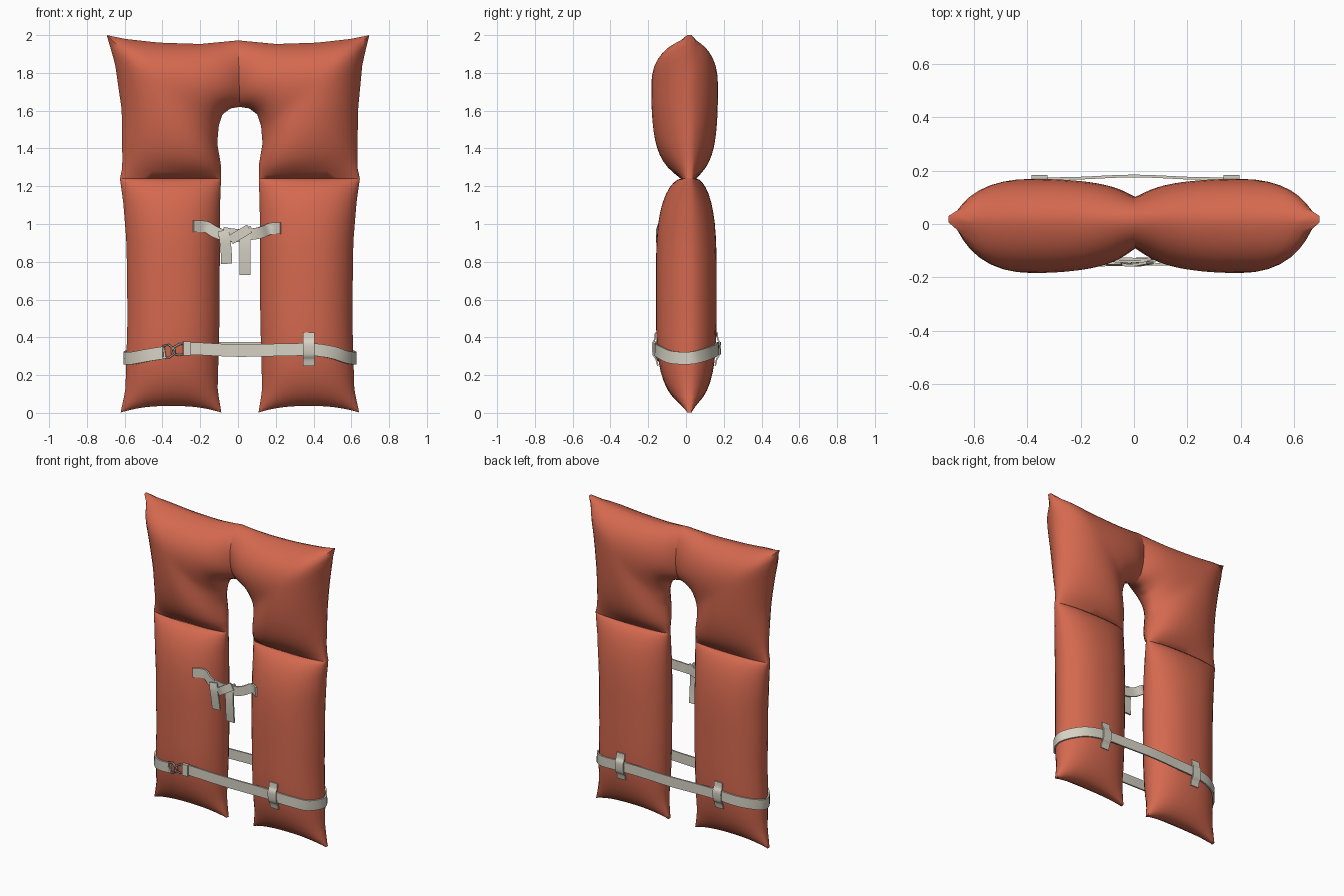
import bpy, bmesh, math
from mathutils import Vector

if "Cube" in bpy.data.objects:
    bpy.data.objects.remove(bpy.data.objects["Cube"])


def material(name, rgb):
    m = bpy.data.materials.new(name)
    m.diffuse_color = (*rgb, 1)
    m.use_nodes = True
    m.node_tree.nodes["Principled BSDF"].inputs["Base Color"].default_value = m.diffuse_color
    return m


ORANGE = material("orange_fabric", (0.66, 0.14, 0.078))
WEBBING = material("off_white_webbing", (0.67, 0.64, 0.55))
METAL = material("grey_buckle", (0.36, 0.35, 0.31))
SEAM_Y, BAND = 0.018, 0.012      # plane of the edge seam, half width of the edge band
LOW_F, LOW_B = 0.165, 0.132      # inflation of lower panels, front and back


def lerp_table(table, v):
    for (a, p), (b, q) in zip(table, table[1:]):
        if v <= b:
            k = max(0, (v - a) / (b - a))
            return p + (q - p) * k
    return table[-1][1]


def finish(name, bm, mat, angle=40):
    bmesh.ops.recalc_face_normals(bm, faces=bm.faces)
    me = bpy.data.meshes.new(name)
    bm.to_mesh(me)
    bm.free()
    ob = bpy.data.objects.new(name, me)
    bpy.context.collection.objects.link(ob)
    me.materials.append(mat)
    bpy.ops.object.select_all(action='DESELECT')
    ob.select_set(True)
    bpy.context.view_layer.objects.active = ob
    bpy.ops.object.shade_smooth_by_angle(angle=math.radians(angle))
    return ob


def offset(z):                   # the vest leans slightly to +x below the collar
    return 0.01 * min(1, max(0, (2 - z) / 0.4))


def swell(s, p=2.4, q=0.62):     # pillow profile across a panel
    return max(0, 1 - abs(2 * s - 1) ** p) ** q


def pillow(name, side, pos, height, hf, hb, ns, nt, relax=0):
    g = []
    for j in range(nt + 1):
        t = j / nt
        row = []
        for i in range(ns + 1):
            s = 0.5 - 0.5 * math.cos(math.pi * i / ns)
            x, z = pos(s, t)
            row.append(Vector((x, height(s, t), z)))
        g.append(row)
    for _ in range(relax):       # soften the mitre at the shoulder corner
        n = [r[:] for r in g]
        for j in range(1, nt):
            for i in range(1, ns):
                avg = (g[j-1][i] + g[j+1][i] + g[j][i-1] + g[j][i+1]) / 4
                n[j][i] = g[j][i].lerp(avg, 0.7)
        g = n
    bm = bmesh.new()
    sheets = []
    for d, h in ((-1, hf), (1, hb)):
        sh = [[bm.verts.new((side * p.x + offset(p.z), SEAM_Y + d * (BAND + h * p.y), p.z))
               for p in r] for r in g]
        for j in range(nt):
            for i in range(ns):
                bm.faces.new((sh[j][i], sh[j][i+1], sh[j+1][i+1], sh[j+1][i]))
        sheets.append(sh)
    ring = ([(0, i) for i in range(ns)] + [(j, ns) for j in range(nt)] +
            [(nt, i) for i in range(ns, 0, -1)] + [(j, 0) for j in range(nt, 0, -1)])
    a, b = sheets
    for (j, i), (l, k) in zip(ring, ring[1:] + ring[:1]):
        bm.faces.new((a[j][i], a[l][k], b[l][k], b[j][i]))
    return finish(name, bm, ORANGE, 50)


# Lower panels
OUTER = [(0, .632), (.12, .606), (.5, .595), (.9, .6), (1.12, .618), (1.24, .635)]
INNER = [(0, .098), (.12, .118), (.5, .108), (1.1, .105), (1.24, .1)]


def low_pos(s, t):
    t = 0.5 - 0.5 * math.cos(math.pi * t)
    z0 = 0.002 + 0.035 * swell(s, 2.5, 1)
    z = z0 + (1.24 - z0) * t
    a, b = lerp_table(INNER, z), lerp_table(OUTER, z)
    return a + (b - a) * s, z


def low_profile(s, t):
    e = 0.2 * max(0, 2 * t - 1)
    return swell(s) * (e + (1 - e) * swell(t, 4, 0.6))


def low_height(s, t):
    return low_profile(s, 0.5 - 0.5 * math.cos(math.pi * t))


# Upper panels: patch between the neck curve and the top and outer edges
NECK_X = [(0, 0), (.12, .05), (.25, .092), (.4, .112), (.6, .12), (.85, .1), (1, .1)]
NECK_Z = [(0, 1.62), (.12, 1.612), (.25, 1.58), (.4, 1.52), (1, 1.24)]


def up_pos(s, t):
    n = Vector((lerp_table(NECK_X, t), lerp_table(NECK_Z, t)))
    if t <= 0.5:
        x = 0.695 * t * 2
        o = Vector((x, lerp_table([(0, 1.972), (.2, 1.953), (.42, 1.96), (.6, 1.98), (.695, 2)], x)))
    else:
        z = 2 - 0.76 * (t - 0.5) * 2
        o = Vector((lerp_table([(1.24, .635), (1.3, .622), (1.6, .625), (1.85, .655), (2, .695)], z), z))
    p = n.lerp(o, s)
    return p.x, p.y


def up_height(s, t):
    e = 0.5 + (0.17 - 0.5) * t
    return swell(s) * (e + (1 - e) * swell(t, 3, 0.65))


for side, label in ((-1, "left"), (1, "right")):
    pillow(label + "_lower_panel", side, low_pos, low_height, LOW_F, LOW_B, 16, 24)
    pillow(label + "_collar_panel", side, up_pos, up_height, 0.195, 0.143, 16, 28, 5)


def on_panel(x, z, d=-1, gap=0.008):
    """Point just outside the lower panel; d = -1 front, 1 back."""
    a, b = lerp_table(INNER, z), lerp_table(OUTER, z)
    s = min(1, max(0, (abs(x - 0.01) - a) / (b - a)))
    h = low_profile(s, z / 1.24) * (LOW_F if d < 0 else LOW_B)
    return Vector((x, SEAM_Y + d * (BAND + h + gap), z))


def ribbon(name, pts, width, wide, thick=0.01):
    """Flat webbing swept along a smooth path."""
    pts = [Vector(p) for p in pts]
    ext = [2 * pts[0] - pts[1]] + pts + [2 * pts[-1] - pts[-2]]
    path = []
    for p0, p1, p2, p3 in zip(ext, ext[1:], ext[2:], ext[3:]):
        for k in range(4):
            u = k / 4
            path.append(0.5 * (2*p1 + (p2-p0)*u + (2*p0-5*p1+4*p2-p3)*u*u + (3*p1-p0-3*p2+p3)*u**3))
    path.append(pts[-1])
    bm = bmesh.new()
    rings = []
    for i, p in enumerate(path):
        t = (path[min(i+1, len(path)-1)] - path[max(i-1, 0)]).normalized()
        w = Vector(wide)
        w = (w - t * w.dot(t)).normalized() * width / 2
        n = t.cross(w).normalized() * thick / 2
        rings.append([bm.verts.new(p + q) for q in (w + n, w - n, -w - n, -w + n)])
    for a, b in zip(rings, rings[1:]):
        for k in range(4):
            bm.faces.new((a[k], a[(k+1) % 4], b[(k+1) % 4], b[k]))
    bm.faces.new(rings[0])
    bm.faces.new(rings[-1][::-1])
    return finish(name, bm, WEBBING)


# Waist belt: front, round the right side, across the back, round the left side
UP, ACROSS = (0, 0, 1), (1, 0, 0)
belt = [on_panel(-.28, .34), on_panel(-.22, .34, gap=.025), (0, -.15, .33), on_panel(.28, .335),
        on_panel(.4, .335), on_panel(.5, .32), on_panel(.575, .295), (.622, SEAM_Y, .29),
        on_panel(.585, .305, 1), on_panel(.5, .325, 1), on_panel(.37, .34, 1), (.2, .172, .343),
        (0, .18, .343), (-.2, .172, .343), on_panel(-.36, .34, 1), on_panel(-.48, .325, 1),
        on_panel(-.565, .305, 1), (-.602, SEAM_Y, .29), on_panel(-.56, .29), on_panel(-.48, .305),
        on_panel(-.385, .32)]
ribbon("waist_belt", belt, 0.066, UP)
ribbon("belt_end_fold", [on_panel(-.29, .34, gap=.015), on_panel(-.25, .34, gap=.02)], 0.074, UP, 0.02)

# Belt loops
for name, x, d in (("front_belt_loop", .375, -1), ("back_right_belt_loop", .365, 1),
                   ("back_left_belt_loop", -.355, 1)):
    ribbon(name, [on_panel(x, z, d, g) for z, g in
                  ((.25, .003), (.285, .008), (.31, .02), (.365, .02), (.39, .008), (.425, .003))],
           0.06, ACROSS, 0.008)

# Buckle: two wire frames hooked together
cu = bpy.data.curves.new("buckle", 'CURVE')
cu.dimensions = '3D'
cu.bevel_depth, cu.bevel_resolution = 0.006, 1
for shape in ([(-.395, .29), (-.395, .355), (-.365, .36), (-.335, .335), (-.335, .315), (-.365, .292)],
              [(-.35, .315), (-.35, .34), (-.31, .365), (-.285, .365), (-.285, .312), (-.31, .305)]):
    sp = cu.splines.new('POLY')
    sp.points.add(len(shape) - 1)
    sp.use_cyclic_u = True
    for pt, (x, z) in zip(sp.points, shape):
        pt.co = (*on_panel(x, z, gap=.01), 1)
buckle = bpy.data.objects.new("buckle", cu)
bpy.context.collection.objects.link(buckle)
cu.materials.append(METAL)
bpy.ops.object.select_all(action='DESELECT')
buckle.select_set(True)
bpy.context.view_layer.objects.active = buckle
bpy.ops.object.convert(target='MESH')

# Chest tie: two tapes crossing at a knot, with hanging tails
ribbon("left_chest_tape", [on_panel(-.235, .988), on_panel(-.17, .985), (-.115, -.125, .955),
                           (-.05, -.13, .935), (.03, -.132, .938), (.08, -.13, .965)], 0.06, UP)
ribbon("right_chest_tape", [on_panel(.225, .978), on_panel(.17, .975), (.12, -.125, .955),
                            (.06, -.138, .945), (-.02, -.14, .945), (-.08, -.138, .955)], 0.06, UP)
ribbon("knot_wrap", [(-.04, -.15, .915), (.0, -.155, .94), (.06, -.145, .975)], 0.05, (-.5, 0, .8))
ribbon("left_tail", [(-.078, -.146, .965), (-.07, -.152, .92), (-.063, -.148, .86), (-.06, -.14, .79)],
       0.058, ACROSS)
ribbon("right_tail", [(.035, -.138, .95), (.038, -.142, .88), (.038, -.138, .8), (.037, -.13, .73)],
       0.058, ACROSS)
